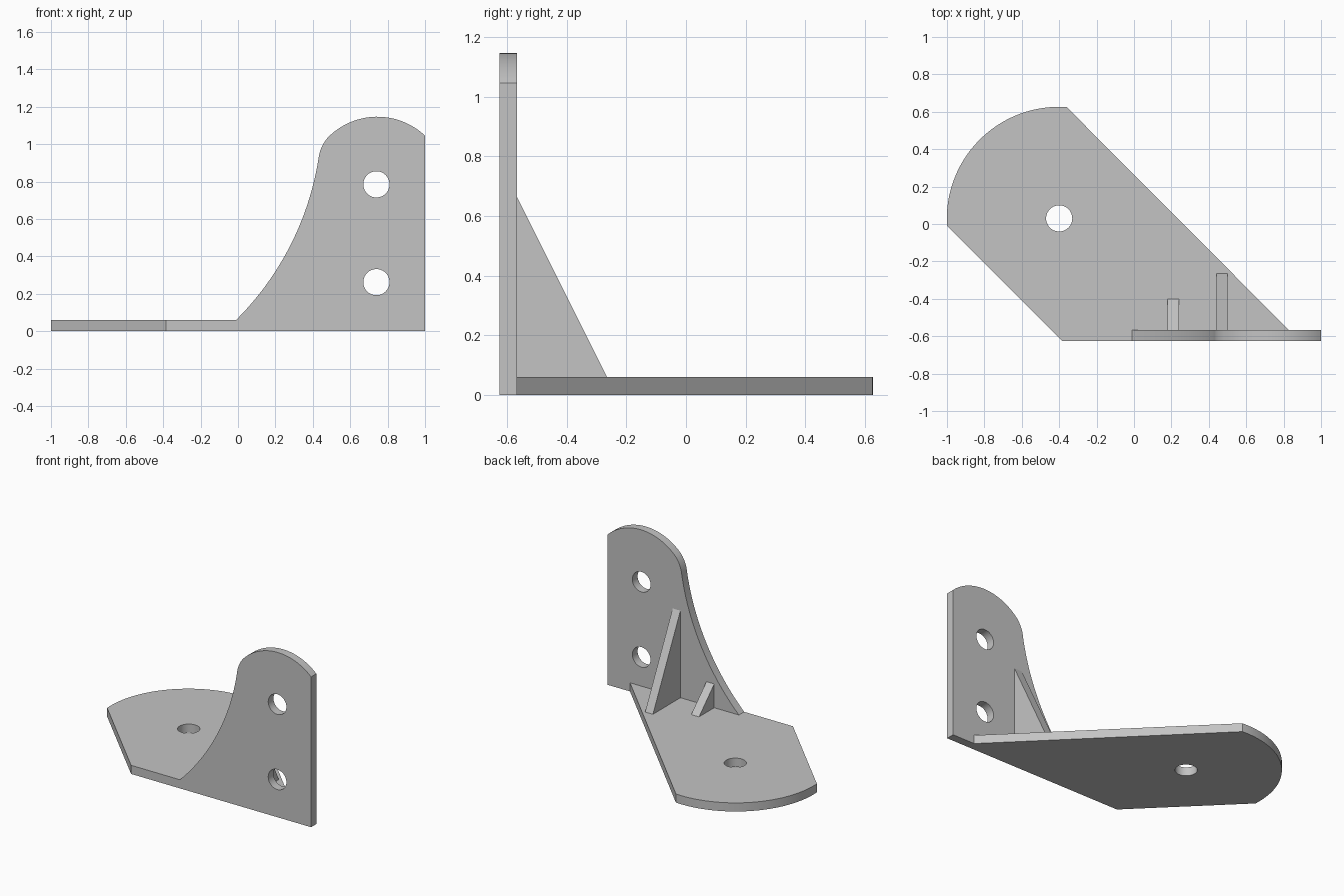
import bpy, bmesh, math
from mathutils import Vector, Matrix

cube = bpy.data.objects.get("Cube")
if cube:
    bpy.data.objects.remove(cube, do_unlink=True)

steel = bpy.data.materials.new("plain grey")
steel.use_nodes = True
grey = (0.55, 0.55, 0.55, 1)
steel.diffuse_color = grey
steel.node_tree.nodes["Principled BSDF"].inputs["Base Color"].default_value = grey

T = 0.06       # plate thickness
BACK = -0.567  # rear face of the wall
FRONT = -0.625
HOLE = 0.07

PLACE = {"x": lambda u, v, w: (w, u, v),
         "y": lambda u, v, w: (u, w, v),
         "z": lambda u, v, w: (u, v, w)}


def arc(p, q, rise, steps=24):
    """Points on an arc from p to q; a positive rise bulges to the right."""
    p, q = Vector(p), Vector(q)
    chord = q - p
    turn = 4 * math.atan(2 * rise / chord.length)
    left = Vector((-chord.y, chord.x))
    centre = (p + q) / 2 + left / (2 * math.tan(turn / 2))
    return [centre + Matrix.Rotation(turn * i / steps, 2) @ (p - centre)
            for i in range(steps + 1)]


def prism(name, outline, axis, start, end):
    """Extrude a flat outline along an axis."""
    bm = bmesh.new()
    face = bm.faces.new([bm.verts.new(PLACE[axis](u, v, start)) for u, v in outline])
    new = bmesh.ops.extrude_face_region(bm, geom=[face])["geom"]
    bmesh.ops.translate(bm, verts=[g for g in new if isinstance(g, bmesh.types.BMVert)],
                        vec=PLACE[axis](0, 0, end - start))
    bmesh.ops.recalc_face_normals(bm, faces=bm.faces[:])
    mesh = bpy.data.meshes.new(name)
    bm.to_mesh(mesh)
    bm.free()
    mesh.materials.append(steel)
    obj = bpy.data.objects.new(name, mesh)
    bpy.context.collection.objects.link(obj)
    return obj


def select(obj):
    bpy.ops.object.select_all(action="DESELECT")
    obj.select_set(True)
    bpy.context.view_layer.objects.active = obj


def drill(obj, u, v, axis, start, end):
    """Cut a round bolt hole and drop the cutter."""
    ring = [(u + HOLE * math.cos(a), v + HOLE * math.sin(a))
            for a in (math.tau * i / 40 for i in range(40))]
    cutter = prism("hole_cutter", ring, axis, start - T, end + T)
    cutter.hide_render = True
    mod = obj.modifiers.new("hole", "BOOLEAN")
    mod.operation, mod.solver, mod.object = "DIFFERENCE", "EXACT", cutter
    select(obj)
    bpy.ops.object.modifier_apply(modifier=mod.name)
    bpy.data.objects.remove(cutter, do_unlink=True)


# Base plate: slanted strip with a rounded end, notched around the wall
base = prism("base_plate",
             [(-0.385, FRONT), (-0.01, FRONT), (-0.01, BACK), (0.828, BACK)]
             + arc((-0.36, 0.625), (-1, -0.01), 0.204, 40), "z", 0, T)
drill(base, -0.4, 0.03, "z", 0, T)

# Upright wall: domed top, small shoulder, then a concave sweep to the base
wall = prism("upright_wall",
             [(-0.01, 0), (1, 0)]
             + arc((1, 1.045), (0.479, 1.034), 0.107)
             + arc((0.479, 1.034), (0.43, 0.92), 0.0095, 8)[1:]
             + arc((0.43, 0.92), (-0.01, T), -0.0765)[1:], "y", FRONT, BACK)
for height in (0.262, 0.785):
    drill(wall, 0.74, height, "y", FRONT, BACK)

# Triangular stiffening ribs
for name, x, foot, top in (("large_rib", 0.44, -0.265, 0.665),
                           ("small_rib", 0.18, -0.4, 0.225)):
    prism(name, [(BACK, T), (foot, T), (BACK, top)], "x", x, x + T)

for obj in (base, wall):
    select(obj)
    bpy.ops.object.shade_smooth_by_angle(angle=math.radians(30))
